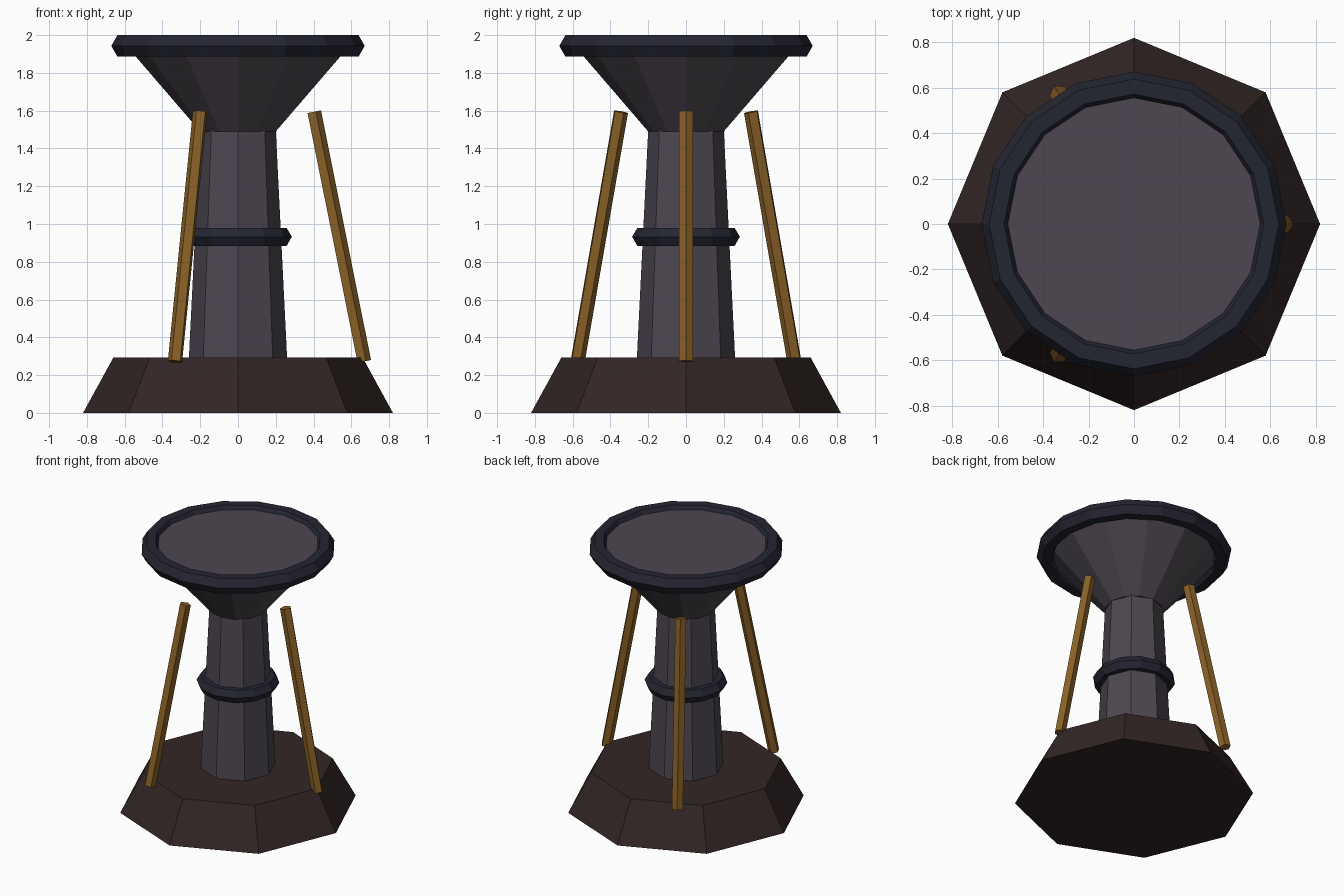
import bpy, bmesh, math
from mathutils import Vector, Matrix

if "Cube" in bpy.data.objects:
    bpy.data.objects.remove(bpy.data.objects["Cube"])


def material(name, rgb):
    m = bpy.data.materials.new(name)
    m.diffuse_color = (*rgb, 1)
    m.use_nodes = True
    m.node_tree.nodes["Principled BSDF"].inputs["Base Color"].default_value = m.diffuse_color
    return m


STONE = material("grey stone", (0.075, 0.063, 0.081))
BASE = material("dark brown", (0.032, 0.0195, 0.0185))
IRON = material("dark blue iron", (0.0175, 0.0188, 0.031))
WOOD = material("golden wood", (0.250, 0.117, 0.019))


def finish(bm, name, mat):
    bmesh.ops.recalc_face_normals(bm, faces=bm.faces)
    me = bpy.data.meshes.new(name)
    bm.to_mesh(me)
    bm.free()
    me.materials.append(mat)
    ob = bpy.data.objects.new(name, me)
    bpy.context.collection.objects.link(ob)
    return ob


def frustum(name, sides, r_low, r_high, z_low, z_high, mat):
    bm = bmesh.new()
    bmesh.ops.create_cone(bm, cap_ends=True, segments=sides, radius1=r_low,
                          radius2=r_high, depth=z_high - z_low,
                          matrix=Matrix.Translation((0, 0, (z_low + z_high) / 2)))
    return finish(bm, name, mat)


def ring(name, sides, major, minor, z, mat):
    # faceted hoop with a hexagonal cross-section
    bm = bmesh.new()
    loops = []
    for i in range(sides):
        a = math.tau * i / sides
        loop = []
        for j in range(6):
            b = math.tau * j / 6
            r = major + minor * math.cos(b)
            loop.append(bm.verts.new((r * math.cos(a), r * math.sin(a),
                                      z + minor * math.sin(b))))
        loops.append(loop)
    for i in range(sides):
        p, q = loops[i], loops[(i + 1) % sides]
        for j in range(6):
            k = (j + 1) % 6
            bm.faces.new((p[j], q[j], q[k], p[k]))
    return finish(bm, name, mat)


def strut(name, angle):
    # five-sided leaning pole, one edge facing outward
    low, high = Vector((0.665, 0, 0.272)), Vector((0.40, 0, 1.594))
    axis = high - low
    lean = math.atan2(axis.x, axis.z)
    bm = bmesh.new()
    bmesh.ops.create_cone(bm, cap_ends=True, segments=5, radius1=0.04,
                          radius2=0.04, depth=axis.length)
    # turn so that one edge points to +x
    far = max(bm.verts, key=lambda v: v.co.x)
    turn = Matrix.Rotation(-math.atan2(far.co.y, far.co.x), 4, 'Z')
    m = (Matrix.Rotation(angle, 4, 'Z') @ Matrix.Translation((low + high) / 2)
         @ Matrix.Rotation(lean, 4, 'Y') @ turn)
    bmesh.ops.transform(bm, matrix=m, verts=bm.verts)
    return finish(bm, name, WOOD)


# plinth, column and flared bowl
frustum("base", 8, 0.82, 0.66, 0, 0.293, BASE)
frustum("column", 8, 0.26, 0.20, 0.29, 1.50, STONE)
frustum("bowl", 12, 0.20, 0.615, 1.49, 1.972, STONE)

# iron hoops
ring("rim", 16, 0.605, 0.066, 1.943, IRON)
ring("column_band", 12, 0.23, 0.055, 0.932, IRON)

# three leaning poles
for i in range(3):
    strut("strut_%d" % (i + 1), math.tau * i / 3)
